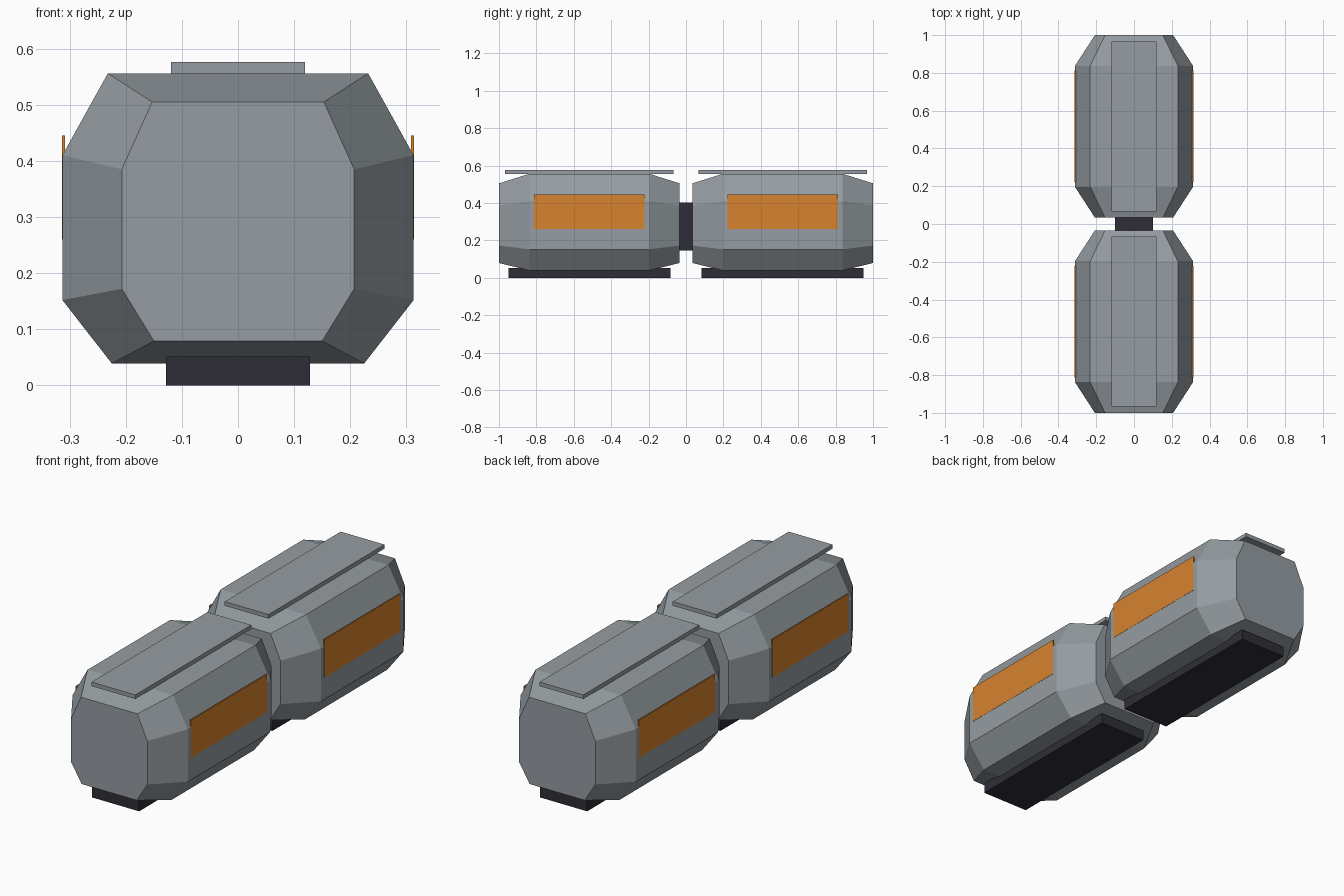
import bpy
import bmesh

cube = bpy.data.objects.get("Cube")
if cube:
    bpy.data.objects.remove(cube, do_unlink=True)


def material(name, color):
    mat = bpy.data.materials.new(name)
    mat.use_nodes = True
    mat.diffuse_color = (*color, 1)
    mat.node_tree.nodes["Principled BSDF"].inputs["Base Color"].default_value = (*color, 1)
    return mat


GREY = material("hull grey", (0.30, 0.335, 0.36))
DARK = material("dark rubber", (0.028, 0.027, 0.038))
ORANGE = material("orange", (0.68, 0.225, 0.028))


def finish(name, bm, mat):
    bmesh.ops.recalc_face_normals(bm, faces=bm.faces)
    mesh = bpy.data.meshes.new(name)
    bm.to_mesh(mesh)
    bm.free()
    mesh.materials.append(mat)
    obj = bpy.data.objects.new(name, mesh)
    bpy.context.collection.objects.link(obj)


def box(name, low, high, mat):
    bm = bmesh.new()
    bmesh.ops.create_cube(bm, size=1)
    for v in bm.verts:
        v.co = [(a + b) / 2 + c * (b - a) for a, b, c in zip(low, high, v.co)]
    finish(name, bm, mat)


def hull(name, center):
    # Eight-sided body with tapered ends
    middle = [(0.225, 0.039), (0.313, 0.152), (0.313, 0.41), (0.232, 0.556)]
    end = [(0.15, 0.079), (0.207, 0.172), (0.207, 0.385), (0.153, 0.505)]
    bm = bmesh.new()
    rings = []
    for y, half in ((-0.483, end), (-0.32, middle), (0.32, middle), (0.483, end)):
        outline = half + [(-x, z) for x, z in reversed(half)]
        rings.append([bm.verts.new((x, center + y, z)) for x, z in outline])
    for a, b in zip(rings, rings[1:]):
        for i in range(len(a)):
            j = (i + 1) % len(a)
            bm.faces.new((a[i], a[j], b[j], b[i]))
    bm.faces.new(rings[0])
    bm.faces.new(rings[-1])
    finish(name, bm, GREY)


# Two matching cars, front and rear
for label, c in (("front", -0.517), ("rear", 0.517)):
    hull(label + "_hull", c)
    box(label + "_roof_plate", (-0.119, c - 0.45, 0.556), (0.119, c + 0.45, 0.576), GREY)
    box(label + "_skid", (-0.128, c - 0.433, 0), (0.128, c + 0.433, 0.051), DARK)
    # Side window panels
    for side, x in (("left", 0.311), ("right", -0.311)):
        box(f"{label}_{side}_window", (x - 0.003, c - 0.295, 0.26),
            (x + 0.003, c + 0.295, 0.445), ORANGE)

# Coupling between the cars
box("coupling", (-0.1, -0.06, 0.145), (0.1, 0.06, 0.402), DARK)
